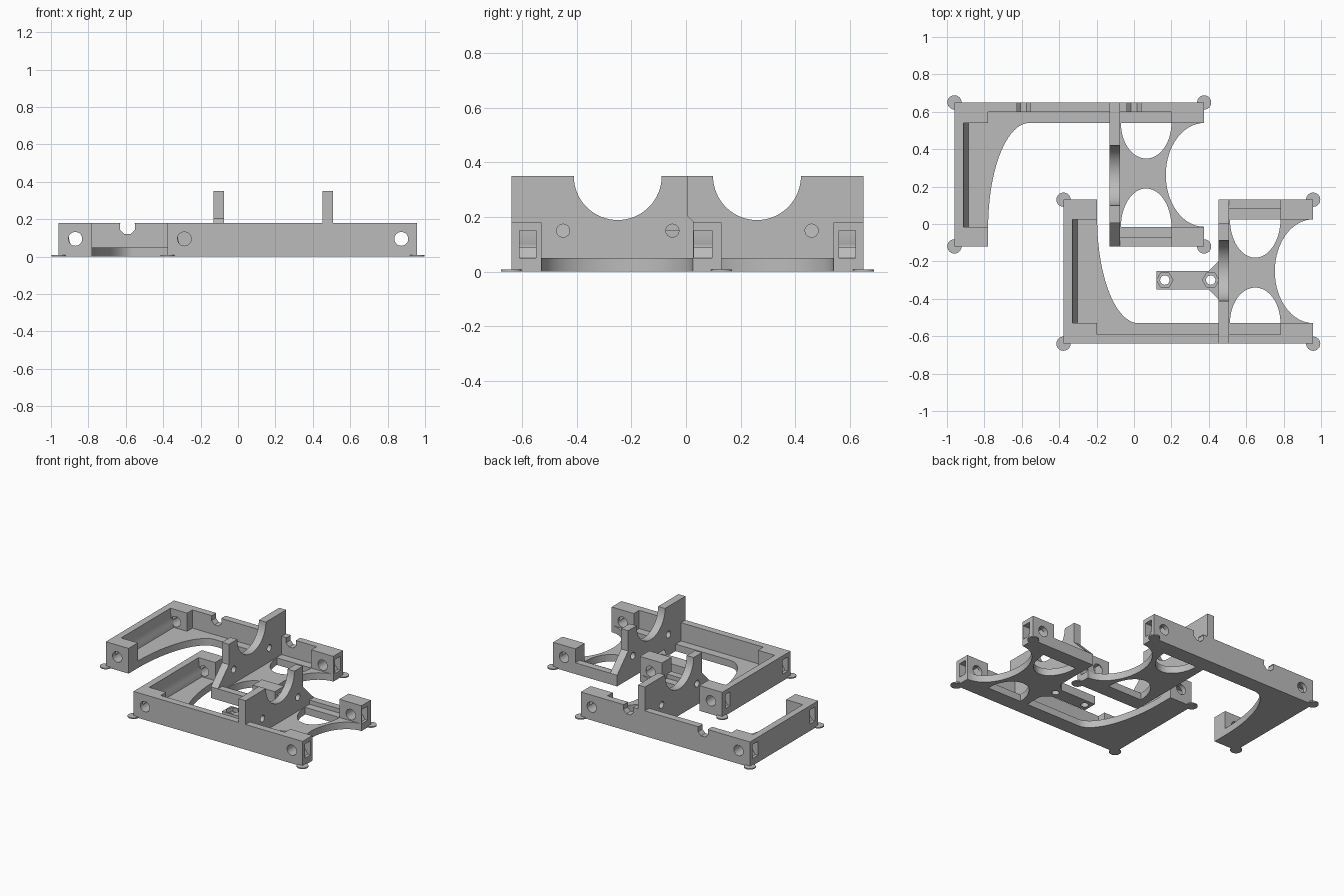
import bpy, bmesh
from math import sin, cos, pi, radians

cube = bpy.data.objects.get("Cube")
if cube:
    bpy.data.objects.remove(cube, do_unlink=True)

grey = bpy.data.materials.new("plain_grey")
grey.use_nodes = True
colour = (0.5, 0.5, 0.5, 1)
grey.diffuse_color = colour
grey.node_tree.nodes["Principled BSDF"].inputs["Base Color"].default_value = colour

LOW, HIGH = 0.05, 0.18          # floor and wall heights


def arc(cx, cy, rx, ry, start, end, n=32):
    """Points on an ellipse, angles in degrees."""
    angles = [radians(start + (end - start) * i / n) for i in range(n + 1)]
    return [(cx + rx * cos(a), cy + ry * sin(a)) for a in angles]


def circle(cx, cy, r, n=32, turn=0):
    return arc(cx, cy, r, r, turn, turn + 360, n)[:-1]


def rect(a, b, c, d):
    return [(a, c), (b, c), (b, d), (a, d)]


def same(x, y, z):
    return (x, y, z)


def prism(name, pts, axis, lo, hi, place=same):
    """Extrude a profile along an axis between lo and hi."""
    def at(p, h):
        u, v = p
        return place(*{"x": (h, u, v), "y": (u, h, v), "z": (u, v, h)}[axis])
    bm = bmesh.new()
    a = [bm.verts.new(at(p, lo)) for p in pts]
    b = [bm.verts.new(at(p, hi)) for p in pts]
    bm.faces.new(a)
    bm.faces.new(b)
    for i in range(len(pts)):
        j = (i + 1) % len(pts)
        bm.faces.new((a[i], a[j], b[j], b[i]))
    bmesh.ops.recalc_face_normals(bm, faces=bm.faces)
    mesh = bpy.data.meshes.new(name)
    bm.to_mesh(mesh)
    bm.free()
    return finish(name, mesh)


def finish(name, mesh):
    mesh.materials.clear()
    mesh.materials.append(grey)
    for p in mesh.polygons:
        p.use_smooth = True
    mesh.set_sharp_from_angle(angle=radians(30))
    obj = bpy.data.objects.new(name, mesh)
    bpy.context.scene.collection.objects.link(obj)
    return obj


def cut(obj, cutters):
    """Subtract the cutters, bake the result and remove them."""
    for c in cutters:
        c.hide_render = True
        m = obj.modifiers.new("cut", "BOOLEAN")
        m.operation, m.solver, m.object = "DIFFERENCE", "EXACT", c
    bpy.context.view_layer.update()
    dg = bpy.context.evaluated_depsgraph_get()
    mesh = bpy.data.meshes.new_from_object(obj.evaluated_get(dg))
    name = obj.name
    for o in [obj] + cutters:
        bpy.data.objects.remove(o, do_unlink=True)
    return finish(name, mesh)


def frame(tag, place, notches):
    def part(name, pts, axis, lo, hi):
        return prism(tag + "_" + name, pts, axis, lo, hi, place)

    # floor with swept corner, scooped end and two oval openings
    outline = [(-0.96, 0.65), (0.375, 0.65)]
    outline += arc(0.375, 0.2625, 0.205, 0.2775, 90, 270)
    outline += [(0.375, -0.12), (-0.13, -0.12), (-0.13, 0.54)]
    outline += arc(-0.56, -0.02, 0.22, 0.56, 90, 180)
    outline += [(-0.78, -0.12), (-0.96, -0.12)]
    floor = part("floor", outline, "z", 0, LOW)
    ovals = [arc(0.065, 0.54, 0.135, 0.19, 180, 360),
             arc(0.065, -0.015, 0.135, 0.205, 0, 180)]
    cut(floor, [part("oval", o, "z", -0.1, 0.1) for o in ovals])

    # long side wall
    wall = part("long_wall", rect(-0.79, 0.21, 0, HIGH), "y", 0.60, 0.65)
    if notches:
        cut(wall, [part("notch", circle(x, 0.16, 0.043, 8, 22.5), "y", 0.5, 0.7)
                   for x in notches])

    # end wall with a curved inner foot
    foot = [(-0.96, 0), (-0.885, 0), (-0.885, LOW), (-0.9, 0.08),
            (-0.908, 0.12), (-0.912, HIGH), (-0.96, HIGH)]
    part("end_wall", foot, "y", -0.03, 0.55)

    # low wall on the short side
    part("short_wall", rect(-0.08, 0.21, -0.12, -0.07), "z", 0, 0.08)

    # corner blocks with cross holes and nut pockets
    for end, x0, x1, hole, face, inward in (
            ("rear", -0.96, -0.78, -0.87, -0.96, 1),
            ("front", 0.2, 0.375, 0.29, 0.375, -1)):
        for side, y0, y1, p0, p1 in (("long", 0.54, 0.65, 0.56, 0.62),
                                     ("short", -0.12, -0.015, -0.085, -0.02)):
            block = part(end + "_" + side + "_block", rect(x0, x1, y0, y1), "z", 0, HIGH)
            bore = part("bore", circle(hole, 0.095, 0.037), "y", y0 - 0.1, y1 + 0.1)
            pocket = [(face + inward * d, z) for d, z in
                      ((-0.02, 0.035), (0.01, 0.035), (0.05, 0.09),
                       (0.12, 0.09), (0.12, 0.15), (-0.02, 0.15))]
            cut(block, [bore, part("pocket", pocket, "y", p0, p1)])

    # upright bracket with a round cradle and a sloped foot
    shape = [(0.65, 0), (0.65, 0.35)]
    shape += arc(0.26, 0.35, 0.161, 0.161, 0, -180)
    shape += [(0.005, 0.35), (0.005, 0.205), (-0.12, 0.08), (-0.12, 0)]
    bracket = part("bracket", shape, "x", -0.13, -0.075)
    cut(bracket, [part("bolt_hole", circle(y, 0.15, 0.024, 24), "x", -0.2, 0)
                  for y in (0.06, 0.46)])

    # thin corner discs
    for x in (-0.96, 0.375):
        for y in (-0.12, 0.65):
            part("corner_disc", circle(x, y, 0.038), "z", 0, 0.008)


frame("back_frame", same, (-0.59, 0.0))
frame("front_frame", lambda x, y, z: (x + 0.583, 0.01 - y, z), ())

# mounting tab with two nut recesses, flared where it meets the bracket
tab_shape = [(0.12, -0.35), (0.12, -0.25), (0.40, -0.25), (0.46, -0.19),
             (0.46, -0.41), (0.40, -0.35)]
tab = prism("mounting_tab", tab_shape, "z", 0, 0.06)
cutters = []
for x in (0.165, 0.41):
    cutters.append(prism("tab_hole", circle(x, -0.3, 0.025), "z", -0.1, 0.1))
    cutters.append(prism("nut_recess", circle(x, -0.3, 0.044, 6), "z", 0.03, 0.1))
cut(tab, cutters)
